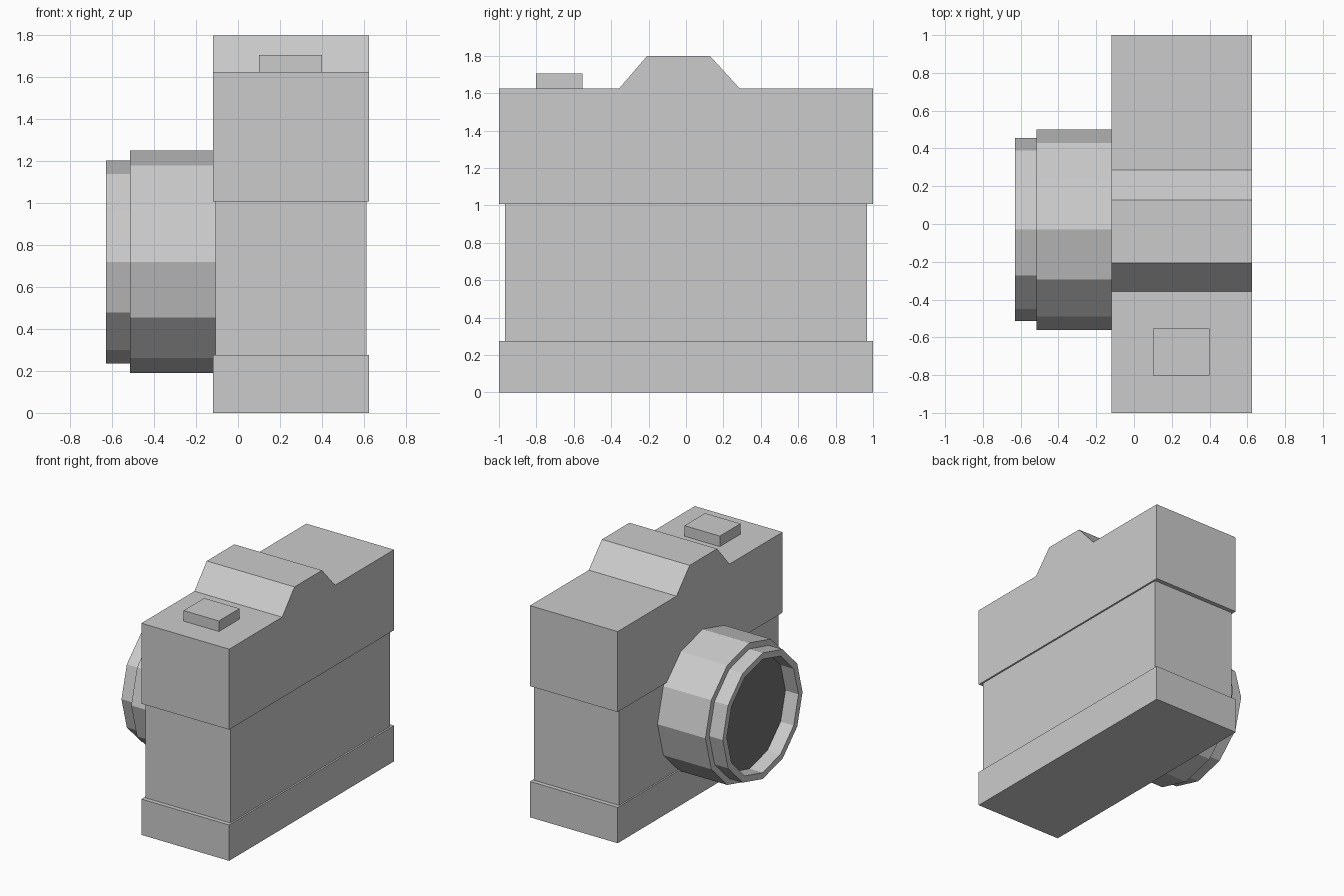
import bpy, bmesh
from math import sin, cos, tau

if "Cube" in bpy.data.objects:
    bpy.data.objects.remove(bpy.data.objects["Cube"])

SIDES = 12
LENS_Y, LENS_Z = -0.03, 0.72


def grey(name, v):
    mat = bpy.data.materials.new(name)
    mat.diffuse_color = (v, v, v, 1)
    mat.use_nodes = True
    mat.node_tree.nodes["Principled BSDF"].inputs["Base Color"].default_value = mat.diffuse_color
    return mat


def finish(name, bm, mat=None):
    bmesh.ops.recalc_face_normals(bm, faces=bm.faces)
    mesh = bpy.data.meshes.new(name)
    bm.to_mesh(mesh)
    bm.free()
    if mat:
        mesh.materials.append(mat)
    obj = bpy.data.objects.new(name, mesh)
    bpy.context.collection.objects.link(obj)
    return obj


def prism(name, profile, x0, x1, mat=None):
    """Extrude a (y, z) outline along x."""
    bm = bmesh.new()
    face = bm.faces.new([bm.verts.new((x0, y, z)) for y, z in profile])
    ext = bmesh.ops.extrude_face_region(bm, geom=[face])["geom"]
    verts = [g for g in ext if isinstance(g, bmesh.types.BMVert)]
    bmesh.ops.translate(bm, verts=verts, vec=(x1 - x0, 0, 0))
    if not any(len(f.verts) == len(profile) and
               all(abs(v.co.x - x0) < 1e-6 for v in f.verts) for f in bm.faces):
        bm.faces.new([v for v in bm.verts if abs(v.co.x - x0) < 1e-6])
    return finish(name, bm, mat)


def rect(y0, y1, z0, z1):
    return [(y0, z0), (y1, z0), (y1, z1), (y0, z1)]


def circle(r):
    return [(LENS_Y + r * cos(tau * i / SIDES), LENS_Z + r * sin(tau * i / SIDES))
            for i in range(SIDES)]


def tube(name, r_out, r_in, x0, x1):
    """Hollow ring around the lens axis."""
    bm = bmesh.new()
    loops = [[bm.verts.new((x, y, z)) for y, z in circle(r)]
             for r, x in ((r_out, x0), (r_out, x1), (r_in, x1), (r_in, x0))]
    for k in range(4):
        a, b = loops[k], loops[(k + 1) % 4]
        for i in range(SIDES):
            j = (i + 1) % SIDES
            bm.faces.new((a[i], a[j], b[j], b[i]))
    return finish(name, bm)


# Body: base plate, recessed grip band, top housing with viewfinder hump
prism("base_plate", rect(-1, 1, 0, 0.275), -0.12, 0.625)
prism("grip_band", rect(-0.967, 0.967, 0.275, 1.007), -0.108, 0.612,
      grey("grip_grey", 0.55))
prism("top_housing",
      [(-1, 1.007), (1, 1.007), (1, 1.625), (0.287, 1.625), (0.127, 1.8),
       (-0.207, 1.8), (-0.357, 1.625), (-1, 1.625)], -0.12, 0.625)

# Shutter button
prism("shutter_button", rect(-0.803, -0.553, 1.625, 1.706), 0.1, 0.4)

# Lens: barrel, front rim and dark glass recessed inside the rim
prism("lens_barrel", circle(0.53), -0.515, -0.1)
tube("lens_rim", 0.484, 0.435, -0.63, -0.515)
prism("lens_glass", circle(0.435), -0.519, -0.51, grey("glass_dark", 0.17))
